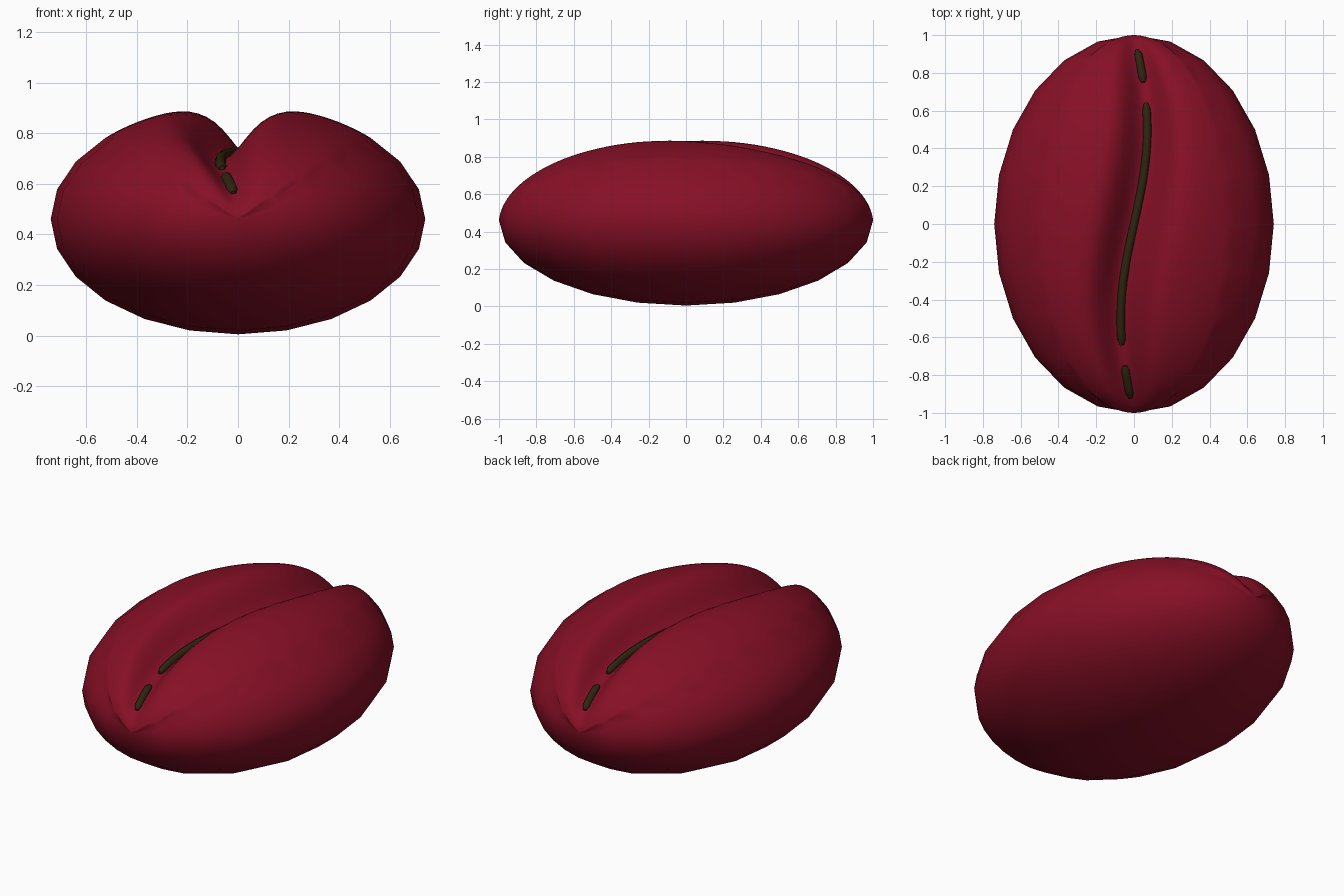
import bpy, bmesh, math
from mathutils import Matrix

if "Cube" in bpy.data.objects:
    bpy.data.objects.remove(bpy.data.objects["Cube"])

HALF_X, HALF_Y, HALF_Z, MID_Z = 0.74, 1.0, 0.455, 0.46


def material(name, rgb):
    m = bpy.data.materials.new(name)
    m.diffuse_color = (*rgb, 1)
    m.use_nodes = True
    m.node_tree.nodes["Principled BSDF"].inputs["Base Color"].default_value = m.diffuse_color
    return m


red = material("dark red", (0.24, 0.005, 0.019))
brown = material("dark olive brown", (0.028, 0.018, 0.005))


def crease_x(y):
    # S-shaped centre line of the crease, seen from above
    return 0.07 * math.sin(math.pi * y)


def span(y):
    return math.sqrt(max(0.0, 1 - y * y))


# Bean body: sphere with poles at front and back, finer along the top
bm = bmesh.new()
bmesh.ops.create_uvsphere(bm, u_segments=24, v_segments=12, radius=1,
                          matrix=Matrix.Rotation(math.pi / 2, 4, 'X'))


def top_angle(co):
    return abs(math.degrees(math.atan2(co.x, co.z)))


patch = [f for f in bm.faces if top_angle(f.calc_center_median()) < 45]
edges = list({e for f in patch for e in f.edges})
bmesh.ops.subdivide_edges(bm, edges=edges, cuts=5, use_grid_fill=True)
for v in bm.verts:
    if top_angle(v.co) < 44.9:
        v.co.normalize()

# Stretch to the bean shape and press the S-shaped crease into the top
for v in bm.verts:
    x, y, z = v.co.x * HALF_X, v.co.y, v.co.z
    s = span(y)
    drop = 0.0
    if z > 0 and s > 0.01:
        width = 0.13 * (0.3 + 0.7 * s)
        d = (x - crease_x(y)) / width
        drop = 0.2 * s * min(1, z / s) * math.exp(-d * d)
    v.co = (x, y * HALF_Y, MID_Z + HALF_Z * z - drop)
bmesh.ops.recalc_face_normals(bm, faces=bm.faces)
for f in bm.faces:
    f.smooth = True
mesh = bpy.data.meshes.new("bean_body")
bm.to_mesh(mesh)
bm.free()
mesh.materials.append(red)
bpy.context.collection.objects.link(bpy.data.objects.new("bean_body", mesh))


# Dark seam strips lying in the crease
def seam(name, y0, y1, count):
    curve = bpy.data.curves.new(name, 'CURVE')
    curve.dimensions = '3D'
    curve.bevel_depth = 0.022
    curve.bevel_resolution = 2
    curve.use_fill_caps = True
    sp = curve.splines.new('POLY')
    sp.points.add(count - 1)
    for i, p in enumerate(sp.points):
        y = y0 + (y1 - y0) * i / (count - 1)
        p.co = (crease_x(y), y, MID_Z + 0.262 * span(y), 1)
        p.radius = 0.5 if i in (0, count - 1) else 1
    sp.use_smooth = True
    curve.materials.append(brown)
    bpy.context.collection.objects.link(bpy.data.objects.new(name, curve))


seam("seam_middle", -0.64, 0.64, 40)
seam("seam_front", -0.92, -0.75, 8)
seam("seam_back", 0.75, 0.92, 8)
